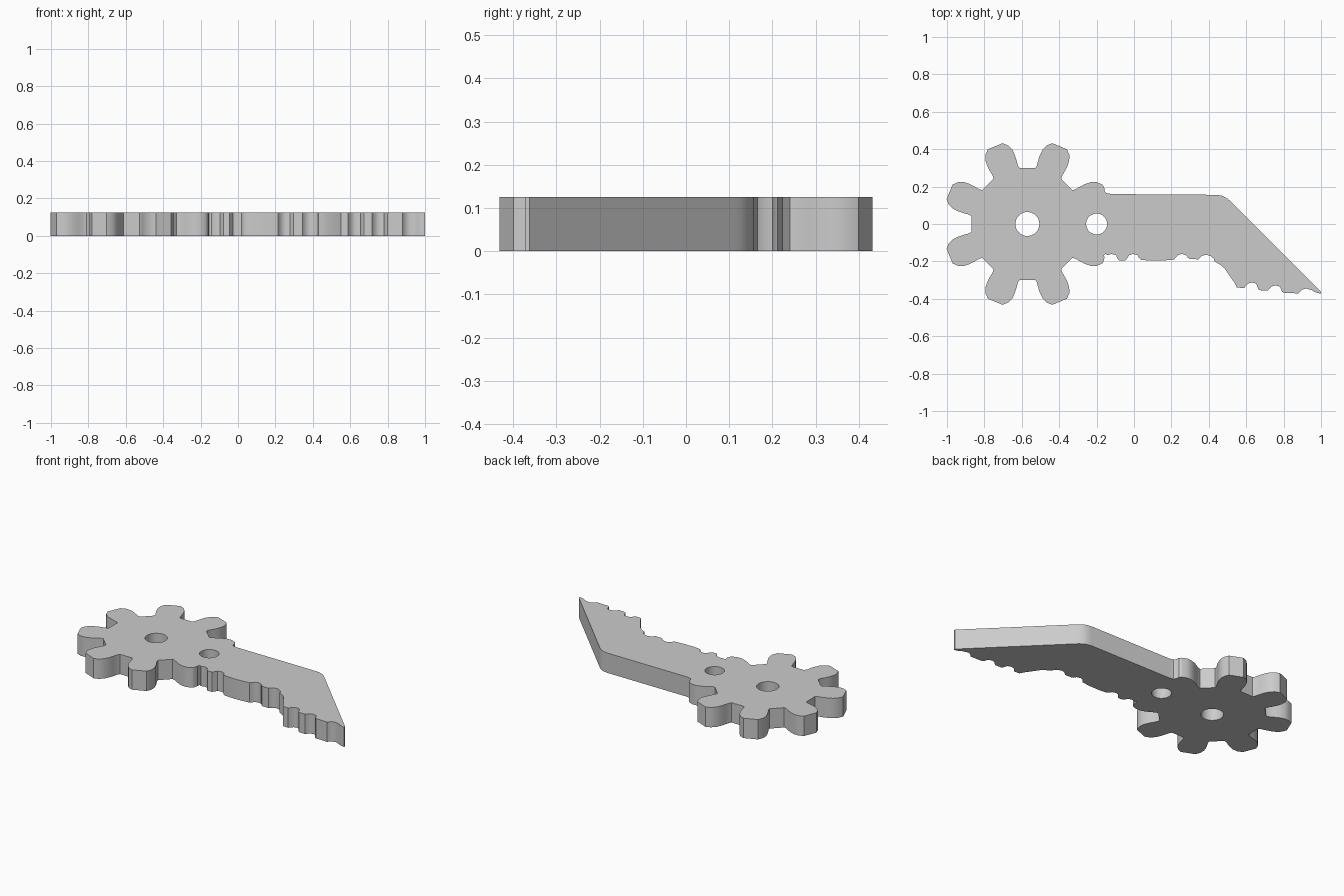
import bpy, bmesh
from math import cos, sin, radians, pi

cube = bpy.data.objects.get("Cube")
if cube:
    bpy.data.objects.remove(cube)

THICK = 0.125
GEAR_X, HOLE_X = -0.57, -0.20

# Half of one gear tooth: (degrees from tooth centre, radius), valley to tip
FLANK = [(14.5, .302), (13.3, .315), (12.8, .347), (12.2, .375), (11, .405),
         (8.8, .432), (5.4, .452)]


def polar(deg, r):
    a = radians(deg)
    return (GEAR_X + r * cos(a), r * sin(a))


def tooth(centre):
    rising = [polar(centre - d, r) for d, r in FLANK]
    falling = [polar(centre + d, r) for d, r in reversed(FLANK)]
    return rising + falling


def circle(cx, r, n=32):
    return [(cx + r * cos(2 * pi * i / n), r * sin(2 * pi * i / n)) for i in range(n)]


def notch(x, top, right, left, w=.034):
    # Rounded bite in the lower edge, from the right bump to the left bump
    return [(x + w * 1.25, right), (x + w, right + .007), (x + w * .7, top - .007),
            (x, top), (x - w * .6, top - .006), (x - w, left + .008), (x - w * 1.2, left)]


# Gear half of the outline, counter-clockwise
outline = [p for i in range(6) for p in tooth(67.5 + 45 * i)]

# Lower merged tooth: only its outer flank shows
outline += [polar(-22.5 - d, r) for d, r in FLANK]
outline += [(-.165, -.205), (-.157, -.178)]

# Lower edge of the arm, listed right to left and then reversed
edge = [(1, -.373), (.975, -.367)]
edge += notch(.92, -.345, -.362, -.371)
edge += notch(.757, -.328, -.368, -.356)
edge += notch(.63, -.312, -.354, -.342)
edge += [(.55, -.34), (.54, -.318), (.51, -.275), (.485, -.238), (.46, -.217), (.43, -.2)]
edge += notch(.385, -.164, -.186, -.189)
edge += notch(.255, -.16, -.187, -.19)
edge += [(.15, -.196), (.08, -.196)]
edge += notch(-.005, -.16, -.191, -.195)
edge += notch(-.12, -.16, -.195, -.168)
outline += reversed(edge)

# Sloping tip, rounded shoulder and straight back of the arm
outline += [(1, -.362), (.525, .112), (.51, .127), (.49, .142), (.47, .151), (.44, .156),
            (-.12, .16), (-.15, .166), (-.157, .178), (-.16, .2), (-.168, .207)]

# Upper merged tooth
outline += [polar(22.5 + d, r) for d, r in reversed(FLANK)]

# Filled, extruded plate with two round holes
curve = bpy.data.curves.new("geared_arm_plate", 'CURVE')
curve.dimensions = '2D'
curve.fill_mode = 'BOTH'
curve.extrude = THICK / 2
for pts in (outline, circle(GEAR_X, .064), circle(HOLE_X, .056)):
    spline = curve.splines.new('POLY')
    spline.points.add(len(pts) - 1)
    for point, (x, y) in zip(spline.points, pts):
        point.co = (x, y, 0, 1)
    spline.use_cyclic_u = True

plate = bpy.data.objects.new("geared_arm_plate", curve)
plate.location.z = THICK / 2
bpy.context.collection.objects.link(plate)
bpy.ops.object.select_all(action='DESELECT')
plate.select_set(True)
bpy.context.view_layer.objects.active = plate
bpy.ops.object.convert(target='MESH')

# Weld caps to walls
bm = bmesh.new()
bm.from_mesh(plate.data)
bmesh.ops.remove_doubles(bm, verts=bm.verts, dist=.0005)
bmesh.ops.recalc_face_normals(bm, faces=bm.faces)
bm.to_mesh(plate.data)
bm.free()
bpy.ops.object.shade_smooth_by_angle(angle=radians(35))

# Plain grey finish
GREY = (.6, .6, .6, 1)
mat = bpy.data.materials.new("plain_grey")
mat.use_nodes = True
mat.diffuse_color = GREY
mat.node_tree.nodes["Principled BSDF"].inputs["Base Color"].default_value = GREY
plate.data.materials.clear()
plate.data.materials.append(mat)
